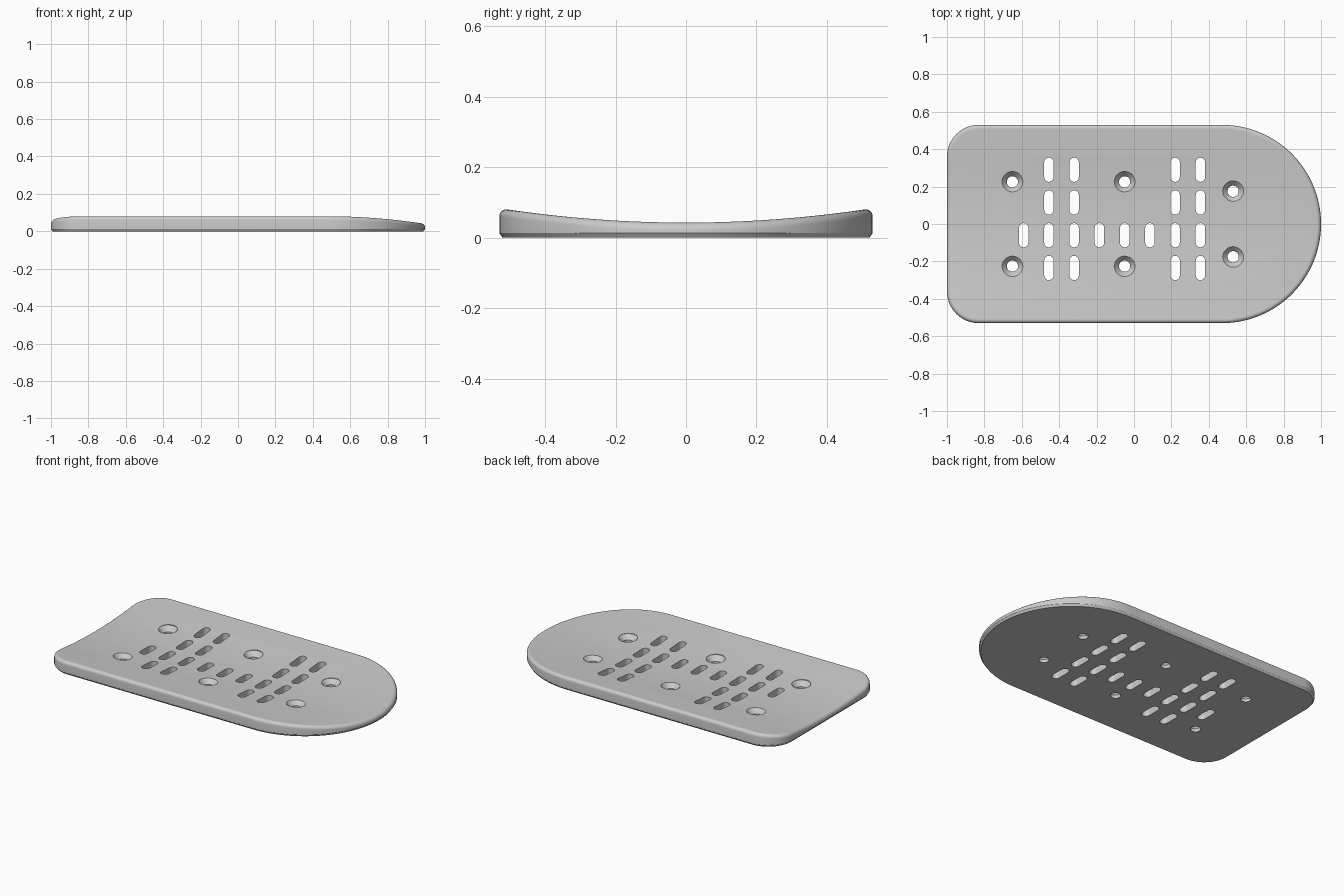
import bpy
import bmesh
from math import sin, cos, pi, sqrt

cube = bpy.data.objects.get("Cube")
if cube:
    bpy.data.objects.remove(cube)

HALF_W = 0.53      # half width, also the radius of the round end
CORNER = 0.17      # radius of the two square-end corners
FILLET = 0.023     # rounding of the top rim
STEPS = 72         # strips across the width

grey = bpy.data.materials.new("plate_grey")
grey.use_nodes = True
grey.diffuse_color = (0.6, 0.6, 0.6, 1)
grey.node_tree.nodes["Principled BSDF"].inputs["Base Color"].default_value = (0.6, 0.6, 0.6, 1)


def make_object(name, bm):
    bmesh.ops.recalc_face_normals(bm, faces=bm.faces)
    mesh = bpy.data.meshes.new(name)
    bm.to_mesh(mesh)
    bm.free()
    mesh.materials.append(grey)
    obj = bpy.data.objects.new(name, mesh)
    bpy.context.collection.objects.link(obj)
    return obj


def dish(y):
    """Height of the hollowed top across the width."""
    return 0.043 + 0.145 * y * y


def ring(bm, inset, height):
    """Outline at an inset: round end on the right, rounded corners on the left."""
    h, c = HALF_W - inset, CORNER - inset
    right, left = [], []
    for i in range(STEPS + 1):
        t = -pi / 2 + pi * i / STEPS
        y = h * sin(t)
        over = max(0, abs(y) - (h - c))
        xl = -1 + CORNER - sqrt(max(0, c * c - over * over))
        right.append(bm.verts.new((1 - HALF_W + h * cos(t), y, height(y))))
        left.append(bm.verts.new((xl, y, height(y))))
    return right, left


# Plate body: chamfered bottom, straight wall, rounded rim, dished top
bm = bmesh.new()
rings = [ring(bm, 0.009, lambda y: 0.0), ring(bm, 0, lambda y: 0.013)]
for i in range(7):
    a = pi / 2 * i / 6
    rings.append(ring(bm, FILLET * (1 - cos(a)),
                      lambda y, a=a: dish(y) - FILLET * (1 - sin(a))))
loops = [r + l[::-1] for r, l in rings]
for low, high in zip(loops, loops[1:]):
    for i in range(len(low)):
        j = (i + 1) % len(low)
        bm.faces.new((low[i], low[j], high[j], high[i]))
bm.faces.new(loops[0][::-1])
right, left = rings[-1]
for i in range(STEPS):
    bm.faces.new((right[i], right[i + 1], left[i + 1], left[i]))
plate = make_object("dished_plate", bm)


def stack(bm, outlines):
    """Closed solid through equal-length loops of points."""
    loops = [[bm.verts.new(p) for p in o] for o in outlines]
    n = len(loops[0])
    for low, high in zip(loops, loops[1:]):
        for i in range(n):
            j = (i + 1) % n
            bm.faces.new((low[i], low[j], high[j], high[i]))
    bm.faces.new(loops[0][::-1])
    bm.faces.new(loops[-1])


def slot_outline(x, y, z, r=0.025, half=0.04, n=8):
    pts = []
    for side, start in ((1, 0), (-1, pi)):
        for i in range(n + 1):
            a = start + pi * i / n
            pts.append((x + r * cos(a), y + side * half + r * sin(a), z))
    return pts


def circle(x, y, z, r, n=32):
    return [(x + r * cos(2 * pi * i / n), y + r * sin(2 * pi * i / n), z) for i in range(n)]


# Cutter for the vent slots and the countersunk screw holes
bm = bmesh.new()
for col in range(8):
    rows = range(4) if col in (1, 2, 6, 7) else [2]
    for row in rows:
        x, y = -0.59 + 0.135 * col, 0.29 - 0.175 * row
        stack(bm, [slot_outline(x, y, -0.1), slot_outline(x, y, 0.2)])
for x, y in ((-0.65, 0.225), (-0.05, 0.225), (0.53, 0.175)):
    for s in (1, -1):
        stack(bm, [circle(x, s * y, -0.1, 0.03), circle(x, s * y, 0.02, 0.03),
                   circle(x, s * y, dish(y), 0.056), circle(x, s * y, 0.2, 0.06)])
cutter = make_object("hole_cutter", bm)
cutter.hide_render = True

# Cut the openings, then smooth the curved faces
bpy.ops.object.select_all(action="DESELECT")
plate.select_set(True)
bpy.context.view_layer.objects.active = plate
cut = plate.modifiers.new("openings", "BOOLEAN")
cut.operation = "DIFFERENCE"
cut.solver = "EXACT"
cut.object = cutter
bpy.ops.object.modifier_apply(modifier=cut.name)
bpy.data.objects.remove(cutter)
bpy.ops.object.shade_smooth_by_angle(angle=0.5)
